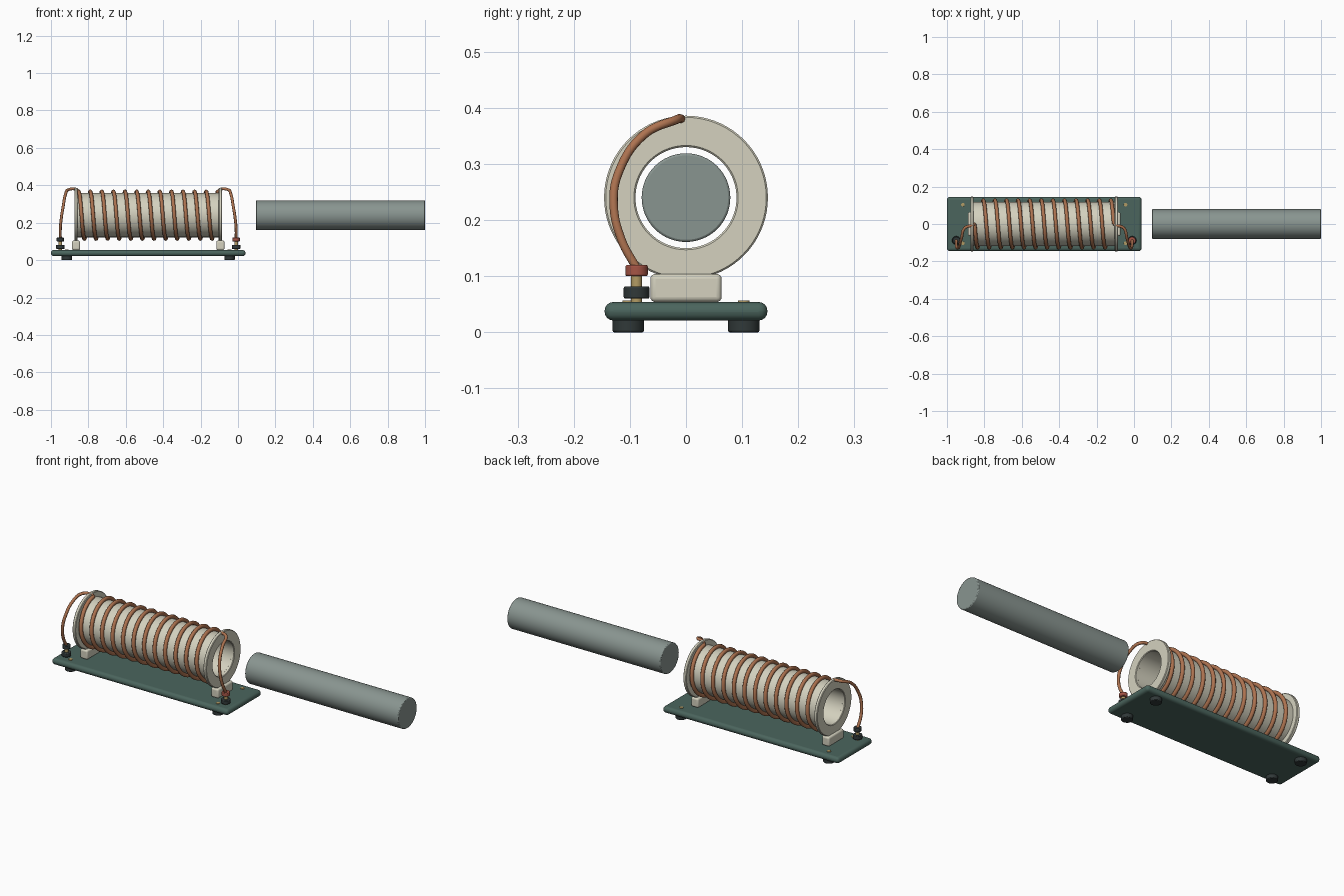
import bpy, math
from math import sin, cos, pi, radians

if "Cube" in bpy.data.objects:
    bpy.data.objects.remove(bpy.data.objects["Cube"])


def mat(name, r, g, b):
    m = bpy.data.materials.new(name)
    m.diffuse_color = (r, g, b, 1)
    m.use_nodes = True
    m.node_tree.nodes["Principled BSDF"].inputs["Base Color"].default_value = m.diffuse_color
    return m


CREAM = mat("cream", 0.66, 0.64, 0.52)
GREEN = mat("dark_green", 0.07, 0.13, 0.11)
COPPER = mat("copper", 0.42, 0.17, 0.08)
STEEL = mat("steel", 0.25, 0.30, 0.28)
BLACK = mat("black", 0.03, 0.04, 0.04)
RED = mat("red", 0.38, 0.09, 0.06)
BRASS = mat("brass", 0.45, 0.33, 0.13)


def add_mesh(name, verts, faces, m):
    me = bpy.data.meshes.new(name)
    me.from_pydata(verts, [], faces)
    ob = bpy.data.objects.new(name, me)
    bpy.context.collection.objects.link(ob)
    return finish(ob, name, m)


def finish(ob, name, m):
    ob.name = name
    ob.data.materials.append(m)
    bpy.ops.object.select_all(action='DESELECT')
    bpy.context.view_layer.objects.active = ob
    ob.select_set(True)
    bpy.ops.object.shade_smooth_by_angle(angle=radians(35))
    return ob


def bevel(ob, w, seg=2):
    b = ob.modifiers.new("bevel", 'BEVEL')
    b.width, b.segments, b.limit_method, b.angle_limit = w, seg, 'ANGLE', radians(40)


def cyl(name, r, loc, depth, m, axis='Z', bev=0.0, n=40):
    rot = (0, pi / 2, 0) if axis == 'X' else (0, 0, 0)
    bpy.ops.mesh.primitive_cylinder_add(vertices=n, radius=r, depth=depth, location=loc, rotation=rot)
    ob = finish(bpy.context.object, name, m)
    if bev:
        bevel(ob, bev)
    return ob


def box(name, loc, size, m, bev):
    bpy.ops.mesh.primitive_cube_add(size=1, location=loc)
    ob = bpy.context.object
    ob.scale = size
    bpy.ops.object.transform_apply(location=False, rotation=False, scale=True)
    ob = finish(ob, name, m)
    bevel(ob, bev, 4)
    return ob


def lathe_x(name, profile, cz, m, n=72):
    # closed (x, radius) profile revolved around the coil axis
    k = len(profile)
    verts = [(x, r * cos(2 * pi * i / n), cz + r * sin(2 * pi * i / n))
             for i in range(n) for x, r in profile]
    faces = [(i * k + j, i * k + (j + 1) % k, (i + 1) % n * k + (j + 1) % k, (i + 1) % n * k + j)
             for i in range(n) for j in range(k)]
    return add_mesh(name, verts, faces, m)


def wire(name, pts, r, kind='POLY'):
    cu = bpy.data.curves.new(name, 'CURVE')
    cu.dimensions = '3D'
    cu.bevel_depth, cu.bevel_resolution, cu.use_fill_caps = r, 3, True
    cu.resolution_u = 8
    sp = cu.splines.new(kind)
    if kind == 'BEZIER':
        sp.bezier_points.add(len(pts) - 1)
        for p, co in zip(sp.bezier_points, pts):
            p.co = co
            p.handle_left_type = p.handle_right_type = 'AUTO'
    else:
        sp.points.add(len(pts) - 1)
        for p, co in zip(sp.points, pts):
            p.co = (*co, 1)
            sp.use_smooth = True
    ob = bpy.data.objects.new(name, cu)
    bpy.context.collection.objects.link(ob)
    cu.materials.append(COPPER)
    return ob


CX, CZ = -0.48, 0.24  # middle of coil assembly, height of axis

# base plate
box("base_plate", (CX, 0, 0.0375), (1.04, 0.29, 0.033), GREEN, 0.0155)

# rubber feet and screws at the corners
for sx in (-1, 1):
    for sy in (-1, 1):
        x, y = CX + sx * 0.435, sy * 0.103
        cyl("rubber_foot", 0.028, (x, y, 0.0115), 0.023, BLACK, bev=0.003)
        cyl("screw_head", 0.010, (x, y, 0.055), 0.004, BRASS, bev=0.001, n=24)

# flange supports
for sx in (-1, 1):
    box("spool_support", (CX + sx * 0.386, 0, 0.079), (0.044, 0.127, 0.05), CREAM, 0.009)

# hollow winding tube and its end flanges
lathe_x("winding_tube", [(-0.868, 0.0905), (-0.097, 0.0905), (-0.097, 0.118), (-0.868, 0.118)], CZ, CREAM)
for sx in (-1, 1):
    a, b = CX + sx * 0.386 - 0.009, CX + sx * 0.386 + 0.009
    c = 0.003
    lathe_x("end_flange", [(a, 0.093), (a + c, 0.09), (b - c, 0.09), (b, 0.093),
                           (b, 0.143), (b - c, 0.146), (a + c, 0.146), (a, 0.143)], CZ, CREAM)

# copper winding
TURNS, R, N = 12, 0.127, 48
X0, X1 = -0.852, -0.108
helix = []
for i in range(TURNS * N + 1):
    t = i / N
    helix.append((X0 + (X1 - X0) * t / TURNS, -R * sin(2 * pi * t), CZ + R * cos(2 * pi * t)))
wire("copper_winding", helix, 0.010)

# terminals with leads, mirrored about the middle of the coil
for sx, side, cap in ((-1, "left", BLACK), (1, "right", RED)):
    x, y = CX + sx * 0.47, -0.088
    cyl(side + "_terminal_post", 0.010, (x, y, 0.083), 0.066, BRASS, n=24)
    cyl(side + "_terminal_base", 0.023, (x, y, 0.071), 0.022, BLACK, bev=0.003)
    cyl(side + "_terminal_cap", 0.020, (x, y, 0.110), 0.020, cap, bev=0.003)
    path = [(0.372, 0.0, 0.367), (0.384, -0.006, 0.378), (0.425, -0.022, 0.377), (0.442, -0.075, 0.352),
            (0.455, -0.120, 0.285), (0.464, -0.129, 0.230), (0.470, -0.115, 0.165), (0.470, -0.088, 0.114)]
    wire(side + "_lead", [(CX + sx * px, py, pz) for px, py, pz in path], 0.0078, 'BEZIER')

# iron core rod, pulled out of the coil
cyl("core_rod", 0.079, (0.548, 0, CZ), 0.904, STEEL, axis='X', bev=0.004, n=64)
